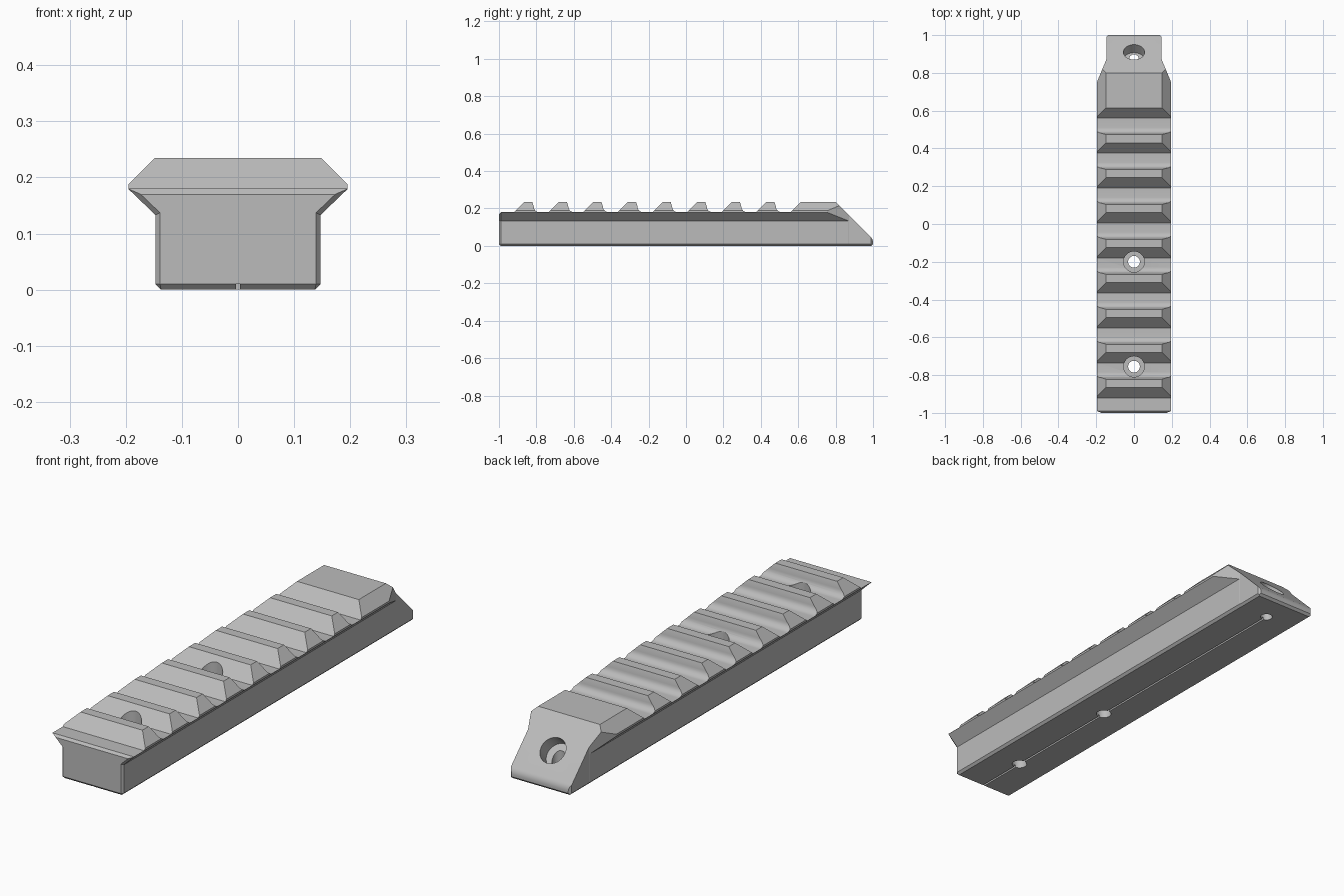
import bpy, bmesh
from math import sin, cos, pi, radians
from mathutils import Matrix, Vector

cube = bpy.data.objects.get("Cube")
if cube:
    bpy.data.objects.remove(cube)

grey = bpy.data.materials.new("light_grey")
grey.use_nodes = True
colour = (0.5, 0.5, 0.5, 1)
grey.diffuse_color = colour
grey.node_tree.nodes["Principled BSDF"].inputs["Base Color"].default_value = colour


def loft(name, loops):
    """Closed solid through matching point loops."""
    bm = bmesh.new()
    rings = [[bm.verts.new(p) for p in loop] for loop in loops]
    n = len(rings[0])
    for a, b in zip(rings, rings[1:]):
        for i in range(n):
            j = (i + 1) % n
            bm.faces.new((a[i], a[j], b[j], b[i]))
    bm.faces.new(rings[0])
    bm.faces.new(rings[-1])
    return finish(name, bm)


def finish(name, bm):
    bmesh.ops.recalc_face_normals(bm, faces=bm.faces[:])
    mesh = bpy.data.meshes.new(name)
    bm.to_mesh(mesh)
    bm.free()
    mesh.materials.append(grey)
    obj = bpy.data.objects.new(name, mesh)
    bpy.context.collection.objects.link(obj)
    return obj


def cylinder(name, centre, axis, radius, depth):
    """Cylinder centred on a point, along an axis."""
    bm = bmesh.new()
    turn = Vector((0, 0, 1)).rotation_difference(Vector(axis)).to_matrix().to_4x4()
    bmesh.ops.create_cone(bm, cap_ends=True, segments=48, radius1=radius, radius2=radius,
                          depth=depth, matrix=Matrix.Translation(centre) @ turn)
    return finish(name, bm)


def combine(obj, cutter, operation):
    mod = obj.modifiers.new(operation.lower(), "BOOLEAN")
    mod.operation = operation
    mod.solver = "EXACT"
    mod.object = cutter
    bpy.context.view_layer.objects.active = obj
    bpy.ops.object.modifier_apply(modifier=mod.name)
    bpy.data.objects.remove(cutter)


def mirrored(half):
    return half + [(-x, v) for x, v in reversed(half)]


# Side profile: chamfered front, teeth, block, ramp and rounded toe
valley, crest, pitch = 0.18, 0.235, 0.185
side = [(-0.99, 0), (-1, 0.01), (-1, 0.17), (-0.99, valley)]
for i in range(8):
    y = -0.92 + pitch * i
    side += [(y, valley), (y + 0.055, crest), (y + 0.098, crest), (y + 0.106, 0.21)]
    for k in range(1, 7):
        a = pi / 2 * k / 6
        side.append((y + 0.136 - 0.03 * cos(a), 0.21 - 0.03 * sin(a)))
side += [(0.56, valley), (0.615, crest), (0.8, crest)]
for k in range(7):
    a = pi / 4 * (1 - k / 6)
    side.append((0.96 + 0.04 * cos(a), 0.0184 + 0.04 * sin(a)))
side += [(1, 0.01), (0.99, 0)]
rail = loft("accessory_rail", [[(x, y, z) for y, z in side] for x in (-0.3, 0.3)])

# Cross-section with flared flanges, drawn in at the front end
full = [(0.127, -0.01), (0.147, 0.01), (0.147, 0.133), (0.195, 0.179),
        (0.195, 0.188), (0.098, 0.285)]
inset = [(x - 0.016, z + (0.008 if 0.1 < z < 0.18 else 0)) for x, z in full]
stations = [(-1.01, inset), (-0.99, full), (1.1, full)]
section = loft("section", [[(x, y, z) for x, z in mirrored(h)] for y, h in stations])
combine(rail, section, "INTERSECT")

# Plan outline: flanges taper towards the ramp
plan = [(0.3, -1.2), (0.3, 0.503), (0.146, 0.872), (0.146, 0.99), (0.116, 1.02)]
outline = loft("outline", [[(x, y, z) for x, y in mirrored(plan)] for z in (-0.2, 0.4)])
combine(rail, outline, "INTERSECT")

# Counterbored upright screw holes
for y in (-0.755, -0.2):
    combine(rail, cylinder("bore", (0, y, 0.27), (0, 0, 1), 0.055, 0.3), "DIFFERENCE")
    combine(rail, cylinder("pilot", (0, y, 0.1), (0, 0, 1), 0.031, 0.4), "DIFFERENCE")

# Ramp hole: bore square to the ramp, upright pilot
combine(rail, cylinder("ramp_bore", (0, 0.938, 0.153), (0, 1, 1), 0.056, 0.2), "DIFFERENCE")
combine(rail, cylinder("ramp_pilot", (0, 0.873, 0), (0, 0, 1), 0.025, 0.2), "DIFFERENCE")

# Narrow groove along the underside
groove = loft("groove", [[(-0.004, y, -0.02), (0.004, y, -0.02), (0.004, y, 0.01),
                          (-0.004, y, 0.01)] for y in (-1.1, 0.87)])
combine(rail, groove, "DIFFERENCE")

# Smooth fillets and bores, crisp edges elsewhere
bpy.ops.object.select_all(action="DESELECT")
rail.select_set(True)
bpy.context.view_layer.objects.active = rail
bpy.ops.object.shade_smooth_by_angle(angle=radians(20))
